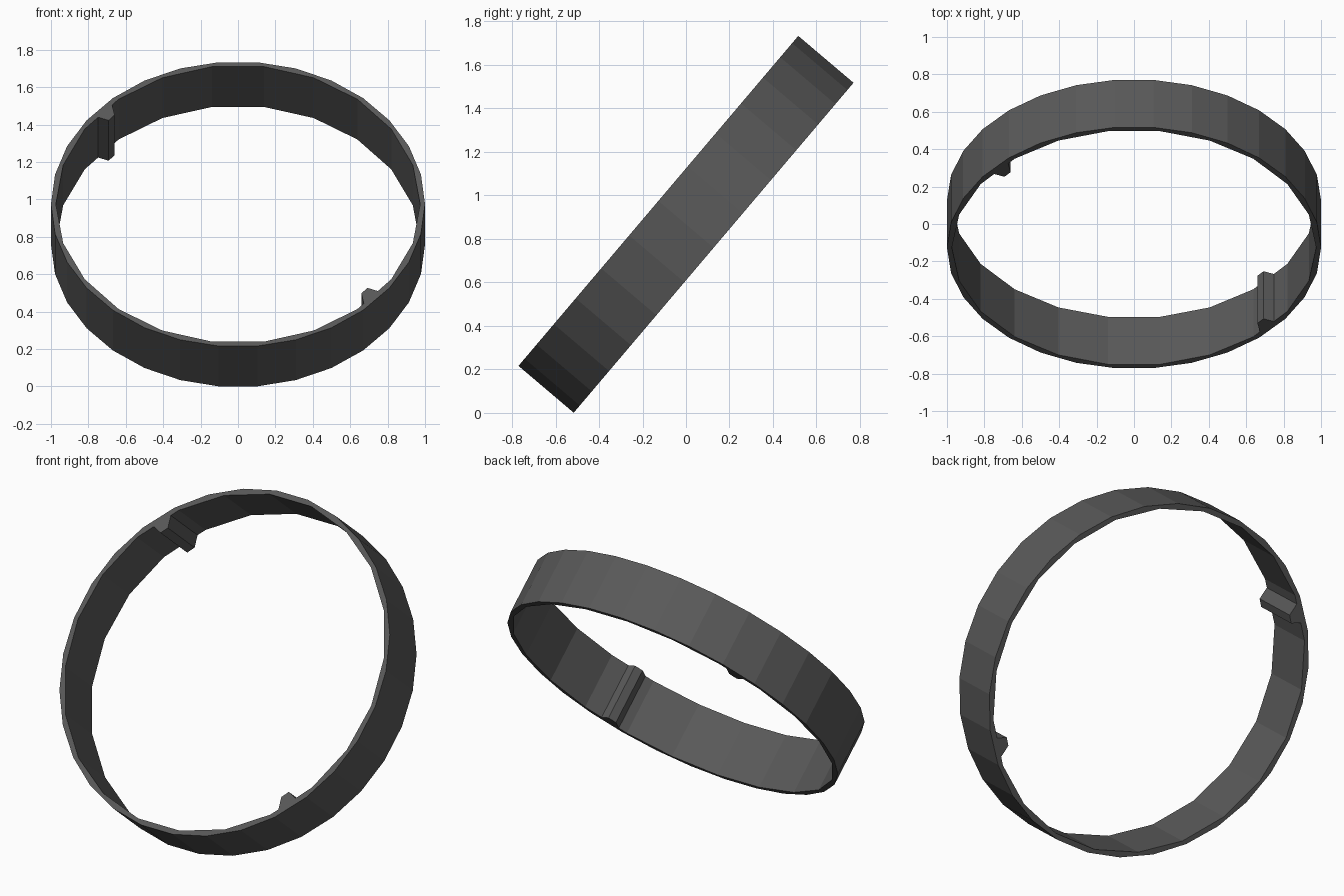
import bpy, bmesh
from math import cos, sin, radians, pi
from mathutils import Matrix

if "Cube" in bpy.data.objects:
    bpy.data.objects.remove(bpy.data.objects["Cube"])

HALF = 0.1665
OUT_N, IN_N = 30, 22
PLACE = Matrix.Translation((0, 0, 0.867)) @ Matrix.Rotation(radians(49.7), 4, 'X')

mat = bpy.data.materials.new("dark_grey")
mat.diffuse_color = (0.1, 0.1, 0.1, 1)
mat.use_nodes = True
mat.node_tree.nodes["Principled BSDF"].inputs["Base Color"].default_value = mat.diffuse_color


def finish(name, bm):
    bmesh.ops.recalc_face_normals(bm, faces=bm.faces)
    me = bpy.data.meshes.new(name)
    bm.to_mesh(me)
    bm.free()
    me.materials.append(mat)
    ob = bpy.data.objects.new(name, me)
    ob.matrix_world = PLACE
    bpy.context.collection.objects.link(ob)


def loop(bm, n, r, z):
    return [bm.verts.new((r * cos(2 * pi * i / n), r * sin(2 * pi * i / n), z)) for i in range(n)]


def wall(bm, a, b):
    n = len(a)
    for i in range(n):
        j = (i + 1) % n
        bm.faces.new((a[i], a[j], b[j], b[i]))


def rim(bm, a, b):
    # zip together two loops with different side counts
    i = j = 0
    while i < len(a) or j < len(b):
        va, vb = a[i % len(a)], b[j % len(b)]
        if j == len(b) or (i < len(a) and (i + 1) / len(a) <= (j + 1) / len(b)):
            i += 1
            bm.faces.new((va, a[i % len(a)], vb))
        else:
            j += 1
            bm.faces.new((va, b[j % len(b)], vb))


# Thin tilted band, finer outside than inside
bm = bmesh.new()
o0, o1 = (loop(bm, OUT_N, 1.0, z) for z in (-HALF, HALF))
i0, i1 = (loop(bm, IN_N, 0.974, z) for z in (-HALF, HALF))
wall(bm, o0, o1)
wall(bm, i0, i1)
rim(bm, o0, i0)
rim(bm, o1, i1)
finish("band", bm)

# Two opposite tapered ribs on the inner wall
PROFILE = [(0.66, -0.625), (0.692, -0.587), (0.762, -0.615), (0.675, -0.708)]
for name, s in (("lower_rib", 1), ("upper_rib", -1)):
    bm = bmesh.new()
    lo, hi = ([bm.verts.new((s * x, s * y, z)) for x, y in PROFILE] for z in (-HALF, HALF))
    wall(bm, lo, hi)
    bm.faces.new(lo)
    bm.faces.new(hi)
    finish(name, bm)
